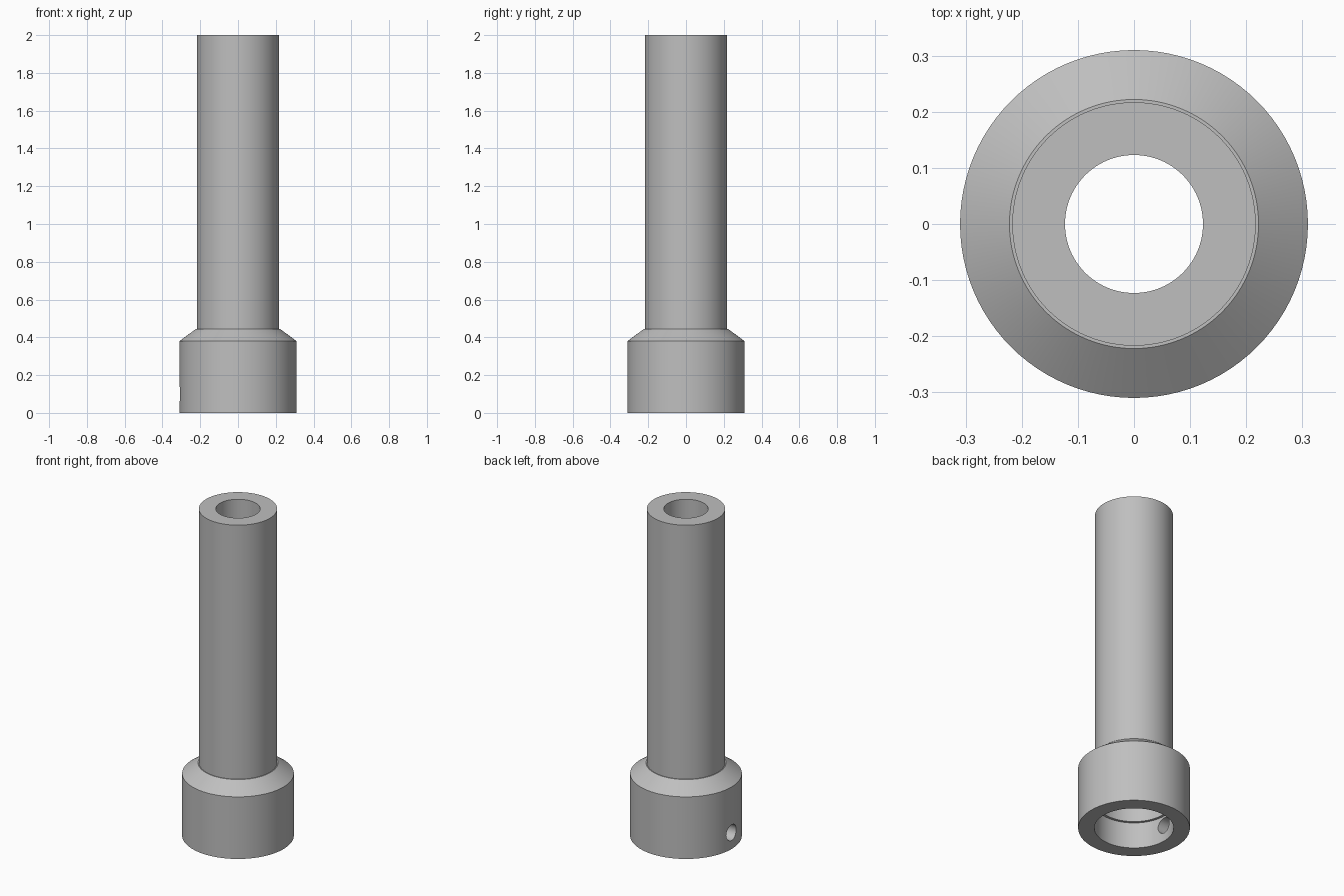
import bpy
import math

cube = bpy.data.objects.get("Cube")
if cube:
    bpy.data.objects.remove(cube, do_unlink=True)

# Material
grey = bpy.data.materials.new("plain grey")
grey.use_nodes = True
colour = (0.52, 0.52, 0.52, 1)
grey.diffuse_color = colour
grey.node_tree.nodes["Principled BSDF"].inputs["Base Color"].default_value = colour


def lathe(name, profile, segments=96):
    """Spin a closed (radius, height) profile around z."""
    count = len(profile)
    verts, faces = [], []
    for s in range(segments):
        a = math.tau * s / segments
        verts += [(r * math.cos(a), r * math.sin(a), z) for r, z in profile]
    for s in range(segments):
        here, there = s * count, (s + 1) % segments * count
        for i in range(count):
            j = (i + 1) % count
            faces.append((here + i, there + i, there + j, here + j))
    mesh = bpy.data.meshes.new(name)
    mesh.from_pydata(verts, [], faces)
    mesh.materials.append(grey)
    obj = bpy.data.objects.new(name, mesh)
    bpy.context.collection.objects.link(obj)
    return obj


# Tube with a flared collar: outside going up, bore going down
body = lathe("collared_tube", [
    (0.31, 0), (0.31, 0.38), (0.222, 0.445), (0.217, 0.445), (0.217, 2),
    (0.123, 2), (0.123, 0.44), (0.205, 0.38), (0.205, 0.16), (0.22, 0.16), (0.22, 0),
])

# Radial pin hole through one collar wall
bpy.ops.mesh.primitive_cylinder_add(vertices=48, radius=0.048, depth=0.3,
                                    location=(-0.27, 0, 0.1),
                                    rotation=(0, math.pi / 2, 0))
cutter = bpy.context.object
cutter.name = "pin_hole_cutter"
cutter.data.materials.append(grey)

cut = body.modifiers.new("pin_hole", "BOOLEAN")
cut.object = cutter
cut.operation = "DIFFERENCE"
cut.solver = "EXACT"

bpy.ops.object.select_all(action="DESELECT")
body.select_set(True)
bpy.context.view_layer.objects.active = body
bpy.ops.object.modifier_apply(modifier=cut.name)
bpy.data.objects.remove(cutter, do_unlink=True)
bpy.ops.object.shade_smooth_by_angle(angle=math.radians(25))
